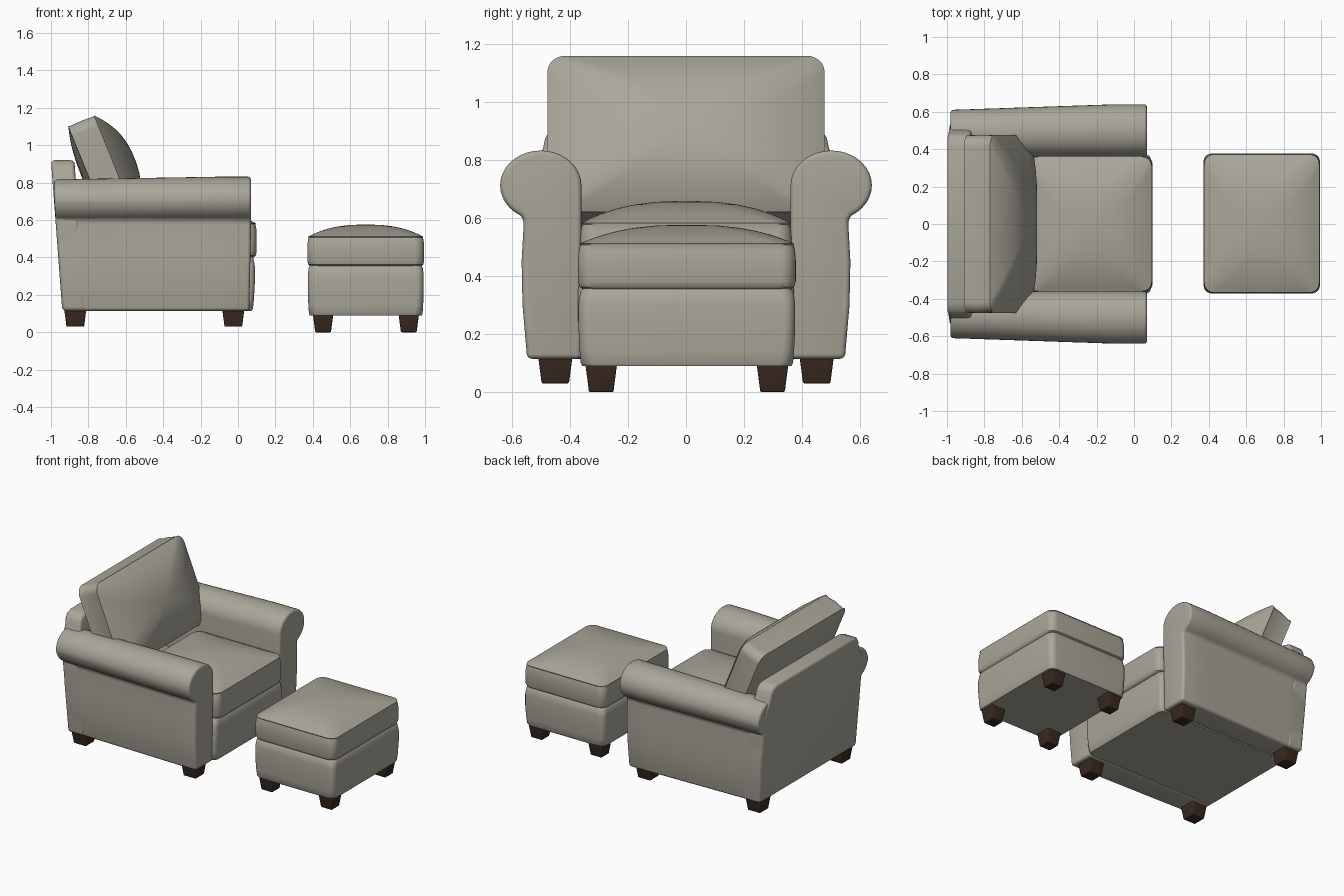
import bpy, bmesh
from math import sin, cos, pi, radians
from mathutils import Matrix, Vector

cube = bpy.data.objects.get("Cube")
if cube:
    bpy.data.objects.remove(cube)


def material(name, color):
    m = bpy.data.materials.new(name)
    m.use_nodes = True
    m.diffuse_color = color
    bsdf = m.node_tree.nodes["Principled BSDF"]
    bsdf.inputs["Base Color"].default_value = color
    bsdf.inputs["Roughness"].default_value = 0.7
    return m


LEATHER = material("grey beige leather", (0.40, 0.38, 0.32, 1))
WOOD = material("dark brown wood", (0.04, 0.022, 0.014, 1))


def finish(name, bm, mat, bevel=0, angle=40):
    """Turn a bmesh into a shaded object with optional rounded edges."""
    bmesh.ops.recalc_face_normals(bm, faces=bm.faces)
    mesh = bpy.data.meshes.new(name)
    bm.to_mesh(mesh)
    bm.free()
    mesh.materials.append(mat)
    ob = bpy.data.objects.new(name, mesh)
    bpy.context.collection.objects.link(ob)
    bpy.ops.object.select_all(action='DESELECT')
    ob.select_set(True)
    bpy.context.view_layer.objects.active = ob
    if bevel:
        mod = ob.modifiers.new("soft edges", 'BEVEL')
        mod.width = bevel
        mod.segments = 4
        mod.limit_method = 'ANGLE'
        mod.angle_limit = radians(40)
        bpy.ops.object.modifier_apply(modifier=mod.name)
    bpy.ops.object.shade_smooth_by_angle(angle=radians(angle))
    return ob


def loft(bm, rings):
    """Skin closed rings of points and cap both ends."""
    loops = [[bm.verts.new(p) for p in ring] for ring in rings]
    for a, b in zip(loops, loops[1:]):
        for i in range(len(a)):
            j = (i + 1) % len(a)
            bm.faces.new((a[i], a[j], b[j], b[i]))
    bm.faces.new(loops[0][::-1])
    bm.faces.new(loops[-1])


def outline(a, b, r, s, z):
    """Rounded rectangle that gets rounder as it shrinks to the middle."""
    rad = s * (r + (1 - s) * (min(a, b) - r))
    pts = []
    for k, (sx, sy) in enumerate(((1, 1), (-1, 1), (-1, -1), (1, -1))):
        for i in range(9):
            t = (k + i / 8) * pi / 2
            pts.append(Vector((sx * (a * s - rad) + rad * cos(t),
                               sy * (b * s - rad) + rad * sin(t), z)))
    return pts


def pillow(name, a, b, r, profile, frame):
    bm = bmesh.new()
    loft(bm, [[frame @ p for p in outline(a, b, r, s, z)] for s, z in profile])
    return finish(name, bm, LEATHER)


def dome(base, height, power, top=0.97):
    return [(top * s, base + height * (1 - s ** power))
            for s in (1, 0.95, 0.88, 0.78, 0.65, 0.5, 0.3, 0.1)]


def stretch(profile, z0, z1):
    return [(s, z0 + t * (z1 - z0)) for s, t in profile]


# Shared side shapes for seat cushions and upholstered boxes
CUSHION = [(0.95, 0), (0.985, 0.04), (1, 0.13), (1, 0.45), (0.993, 0.6),
           (0.98, 0.69), (0.986, 0.71)] + dome(0.72, 0.28, 2.6)
BOX = [(0.965, 0), (0.98, 0.04), (0.99, 0.2), (1, 0.5), (1, 0.8),
       (0.985, 0.95), (0.96, 1)]


def place(x, y=0):
    return Matrix.Translation((x, y, 0))


# Ottoman and seat
pillow("ottoman_base", 0.31, 0.373, 0.04, stretch(BOX, 0.09, 0.357), place(0.683, 0.003))
pillow("ottoman_cushion", 0.312, 0.375, 0.05, stretch(CUSHION, 0.353, 0.576), place(0.683, 0.003))
pillow("seat_base", 0.50, 0.372, 0.03, stretch(BOX, 0.115, 0.41), place(-0.41))
pillow("seat_cushion", 0.335, 0.365, 0.05, stretch(CUSHION, 0.40, 0.658), place(-0.235))

# Leaning back cushion with welted seams and a full front
up = Vector((-0.377, 0, 0.926))
out = Vector((0.926, 0, 0.377))
lean = Matrix.Translation((-0.799, 0, 0.833)) @ Matrix(
    (up, Vector((0, 1, 0)), out)).transposed().to_4x4()
back_shape = [(s, -z) for s, z in reversed(dome(0, 0.035, 2.5, 0.985))]
back_shape += [(1, 0.0), (0.992, 0.012), (1, 0.075), (0.992, 0.14), (1, 0.15)]
back_shape += dome(0.155, 0.11, 2.4, 0.985)
pillow("back_cushion", 0.29, 0.477, 0.06, back_shape, lean)


def slab(name, section, x0, x1, bevel, shape):
    """Extrude a y-z section along x, adjusting each point by a rule."""
    bm = bmesh.new()
    xs = [x0 + (x1 - x0) * i / 6 for i in range(7)]
    loft(bm, [[shape(x, y, z) for y, z in section] for x in xs])
    return finish(name, bm, LEATHER, bevel)


# Rolled arms: straight inner wall, round roll, slightly bulging outer panel
roll = [(0.5 + 0.14 * cos(t), 0.712 + 0.12 * sin(t))
        for t in [radians(180 - 240 * i / 24) for i in range(25)]]
arm_section = [(0.36, 0.115)] + roll + [
    (0.558, 0.595), (0.566, 0.45), (0.563, 0.3), (0.547, 0.115)]


def arm_shape(side):
    def rule(x, y, z):
        rear = max(0, min(1, (-0.1 - x) / 0.88))
        front = 0.02 * max(0, 0.6 - z) if x > 0 else 0
        return (x + rear * 0.08 * max(0, 0.7 - z) - front,
                side * (y - 0.03 * rear * max(0, (y - 0.36) / 0.28)),
                z - 0.015 * rear * (z > 0.7))
    return rule


for side, label in ((1, "left"), (-1, "right")):
    slab(label + "_arm", arm_section, -0.982, 0.07, 0.025, arm_shape(side))

# Back frame with shoulders stepping up from the arms
half = [(0.535, 0.115), (0.545, 0.62), (0.54, 0.75), (0.51, 0.80), (0.492, 0.84),
        (0.485, 0.875), (0.465, 0.905), (0.42, 0.92)]
frame_section = half + [(-y, z) for y, z in reversed(half)]
slab("back_frame", frame_section, -1.0, -0.875, 0.04,
     lambda x, y, z: (x + 0.075 * (0.92 - z), y, z))


# Tapered wooden feet
def foot(name, x, y, z, top, bottom, height):
    bm = bmesh.new()
    loft(bm, [[(x + sx * w, y + sy * w, h) for sx, sy in ((1, 1), (-1, 1), (-1, -1), (1, -1))]
              for w, h in ((bottom, z), (top, z + height))])
    finish(name, bm, WOOD, 0.006, 30)


for side, label in ((1, "left"), (-1, "right")):
    for end, x in (("rear", -0.87), ("front", -0.025)):
        foot(f"chair_{end}_{label}_foot", x, side * 0.45, 0.03, 0.06, 0.047, 0.1)
    for end, x in (("rear", 0.455), ("front", 0.913)):
        foot(f"ottoman_{end}_{label}_foot", x, side * 0.295 + 0.003, 0.0, 0.055, 0.042, 0.1)
